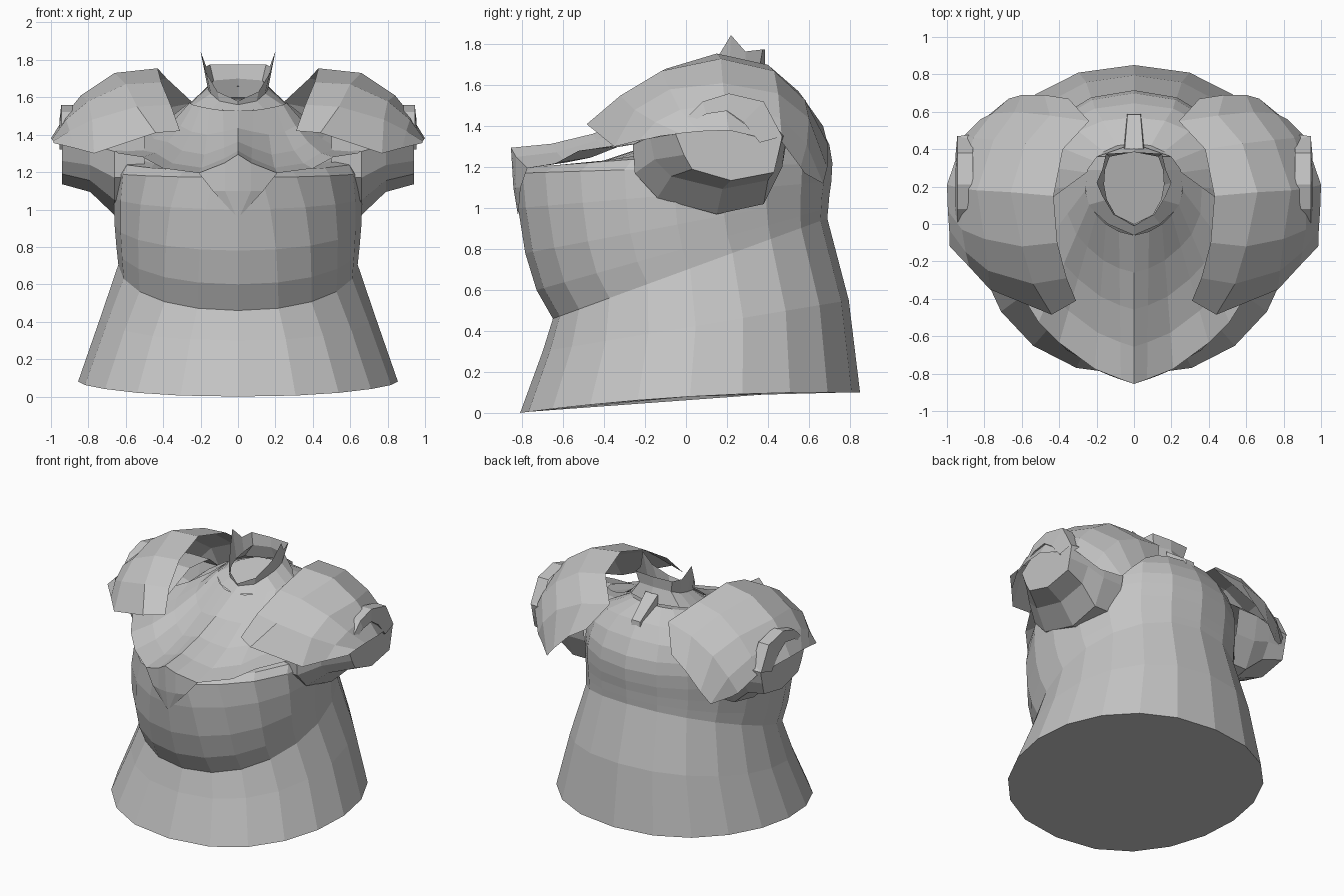
import bpy, bmesh, math

if "Cube" in bpy.data.objects:
    bpy.data.objects.remove(bpy.data.objects["Cube"])

GREY = (0.55, 0.55, 0.55, 1)
mat = bpy.data.materials.new("plain grey")
mat.use_nodes = True
mat.diffuse_color = GREY
mat.node_tree.nodes["Principled BSDF"].inputs["Base Color"].default_value = GREY


def surface(name, rows, closed=False, cap_first=False, cap_last=False, mirror=False):
    """Skin a list of equal-length point rows."""
    bm = bmesh.new()
    grid = [[bm.verts.new(p) for p in row] for row in rows]
    n = len(rows[0])
    for a, b in zip(grid, grid[1:]):
        for i in range(n if closed else n - 1):
            j = (i + 1) % n
            bm.faces.new((a[i], a[j], b[j], b[i]))
    if cap_first:
        bm.faces.new(grid[0])
    if cap_last:
        bm.faces.new(grid[-1])
    bmesh.ops.recalc_face_normals(bm, faces=bm.faces)
    mesh = bpy.data.meshes.new(name)
    bm.to_mesh(mesh)
    bm.free()
    mesh.materials.append(mat)
    ob = bpy.data.objects.new(name, mesh)
    bpy.context.collection.objects.link(ob)
    if mirror:
        ob.modifiers.new("Mirror", 'MIRROR')


def ring(a, yf, yb, zf, zb, q=1.0, bow=0.0, n=20):
    """Tilted oval: half width, front/back y, front/back z, front pointedness, side lift."""
    mid, h, pts = (yf + yb) / 2, (yb - yf) / 2, []
    for i in range(n):
        t = 2 * math.pi * i / n - math.pi / 2
        c, s = math.cos(t), math.sin(t)
        x = a * math.copysign(abs(c) ** (q if s < 0 else 0.9), c)
        pts.append((x, mid + h * s, zf + (zb - zf) * (s + 1) / 2 + bow * c * c))
    return pts


# Flared skirt with closed underside
waist = ring(0.64, -0.65, 0.69, 0.46, 0.95, 0.92)
surface("skirt", [ring(0.855, -0.81, 0.85, 0.0, 0.10, 0.87, 0.03),
                  ring(0.735, -0.70, 0.795, 0.30, 0.55, 0.9), waist],
        closed=True, cap_first=True)

# Round belly, back and sloping shoulders
surface("torso", [
    waist,
    ring(0.65, -0.73, 0.695, 0.60, 1.00, 0.95),
    ring(0.66, -0.785, 0.70, 0.78, 1.06, 1.0),
    ring(0.665, -0.82, 0.71, 1.00, 1.13, 1.15),
    ring(0.66, -0.835, 0.715, 1.17, 1.22, 1.4),
    ring(0.64, -0.77, 0.70, 1.20, 1.31, 1.5),
    ring(0.60, -0.50, 0.645, 1.20, 1.42, 1.4),
    ring(0.48, -0.20, 0.57, 1.30, 1.52, 1.1),
    ring(0.26, -0.02, 0.43, 1.48, 1.59)], closed=True, cap_last=True)

# Chest cape with a scalloped lower edge running up to the neckline
hem = [(0, -0.855, 1.295), (0.07, -0.83, 1.25), (0.21, -0.775, 1.195),
       (0.40, -0.635, 1.22), (0.51, -0.525, 1.28), (0.64, -0.32, 1.30),
       (0.70, -0.05, 1.36)]
neckline = [(0, -0.06, 1.53), (0.08, -0.04, 1.53), (0.15, 0.0, 1.54),
            (0.20, 0.05, 1.55), (0.24, 0.10, 1.56), (0.26, 0.18, 1.57),
            (0.25, 0.28, 1.58)]
cape = []
for t in (0, 0.25, 0.5, 0.75, 1):
    cape.append([(p[0] + (q[0] - p[0]) * t, p[1] + (q[1] - p[1]) * t,
                  p[2] + (q[2] - p[2]) * t ** 1.8) for p, q in zip(hem, neckline)])
surface("chest_cape", cape, mirror=True)

# Pointed fold joining the cape tip to the belly
surface("cape_tip", [[(0, -0.855, 1.295), (0.07, -0.83, 1.25), (0.21, -0.775, 1.195)],
                     [(0, -0.843, 1.10), (0.07, -0.832, 1.10), (0.135, -0.808, 1.10)],
                     [(0, -0.82, 0.96), (0.012, -0.82, 0.97), (0.025, -0.818, 0.98)]],
        mirror=True)

# Stub arms
root = [(-0.26, 1.31), (-0.25, 1.17), (-0.14, 1.05), (0.15, 0.97), (0.38, 1.02),
        (0.47, 1.20), (0.50, 1.38), (0.38, 1.48), (0.15, 1.50), (-0.10, 1.40)]
end = [(-0.05, 1.36), (-0.01, 1.26), (0.03, 1.19), (0.22, 1.135), (0.43, 1.175),
       (0.45, 1.26), (0.47, 1.35), (0.38, 1.46), (0.20, 1.49), (0.03, 1.42)]
elbow = [(a + (c - a) * 0.4, b + (d - b) * 0.75) for (a, b), (c, d) in zip(root, end)]
surface("arms", [[(x, y, z) for y, z in outline] for x, outline in
                 ((0.50, root), (0.66, root), (0.79, elbow), (0.94, end))],
        closed=True, cap_last=True, mirror=True)

# Curled ridge on each arm end
outer = [(-0.02, 1.42), (0.08, 1.52), (0.21, 1.56), (0.38, 1.52), (0.47, 1.35)]
inner = [(-0.01, 1.40), (0.10, 1.46), (0.20, 1.475), (0.28, 1.42), (0.36, 1.32)]
surface("arm_ridges", [[(0.86, y, z) for y, z in outer],
                       [(0.945, y, z) for y, z in outer],
                       [(0.955, y, z) for y, z in inner],
                       [(0.86, y, z) for y, z in inner]], mirror=True)

# Shoulder pads: thin shells draped from front edge to back edge
surface("shoulder_pads", [
    [(0.31, -0.41, 1.42), (0.44, -0.485, 1.41), (0.77, -0.35, 1.30),
     (0.88, -0.23, 1.33), (0.985, -0.12, 1.355)],
    [(0.36, -0.29, 1.56), (0.54, -0.32, 1.55), (0.78, -0.25, 1.48),
     (0.90, -0.15, 1.42), (0.988, -0.03, 1.365)],
    [(0.41, -0.10, 1.68), (0.60, -0.12, 1.67), (0.80, -0.08, 1.58),
     (0.92, -0.03, 1.48), (0.995, 0.07, 1.375)],
    [(0.43, 0.15, 1.755), (0.66, 0.17, 1.73), (0.84, 0.18, 1.61),
     (0.92, 0.19, 1.51), (1.0, 0.21, 1.38)],
    [(0.38, 0.40, 1.70), (0.58, 0.43, 1.67), (0.75, 0.45, 1.56),
     (0.86, 0.46, 1.44), (0.91, 0.47, 1.32)],
    [(0.24, 0.55, 1.57), (0.45, 0.58, 1.53), (0.64, 0.60, 1.44),
     (0.76, 0.59, 1.31), (0.82, 0.56, 1.20)],
    [(0.35, 0.67, 1.40), (0.48, 0.69, 1.32), (0.60, 0.69, 1.20),
     (0.67, 0.67, 1.12), (0.78, 0.58, 1.17)]], mirror=True)

# Open collar with two side spikes
surface("collar", [
    [(0, -0.06, 1.525), (0.14, 0.0, 1.535), (0.25, 0.10, 1.55),
     (0.26, 0.20, 1.56), (0.25, 0.29, 1.575), (0.20, 0.36, 1.59), (0, 0.43, 1.60)],
    [(0, 0.0, 1.56), (0.10, 0.05, 1.58), (0.145, 0.13, 1.62),
     (0.16, 0.21, 1.64), (0.155, 0.29, 1.66), (0.13, 0.36, 1.69), (0, 0.385, 1.70)],
    [(0, -0.01, 1.58), (0.11, 0.05, 1.63), (0.17, 0.15, 1.73),
     (0.20, 0.22, 1.845), (0.17, 0.29, 1.765), (0.15, 0.375, 1.775),
     (0, 0.385, 1.775)]], mirror=True)

# Small tab behind the collar
surface("collar_tab", [[(0, 0.40, 1.66), (0.05, 0.40, 1.66), (0.055, 0.41, 1.58)],
                       [(0, 0.585, 1.525), (0.035, 0.585, 1.525), (0.04, 0.58, 1.48)],
                       [(0, 0.59, 1.48), (0.035, 0.59, 1.48), (0.04, 0.585, 1.47)]],
        mirror=True)
